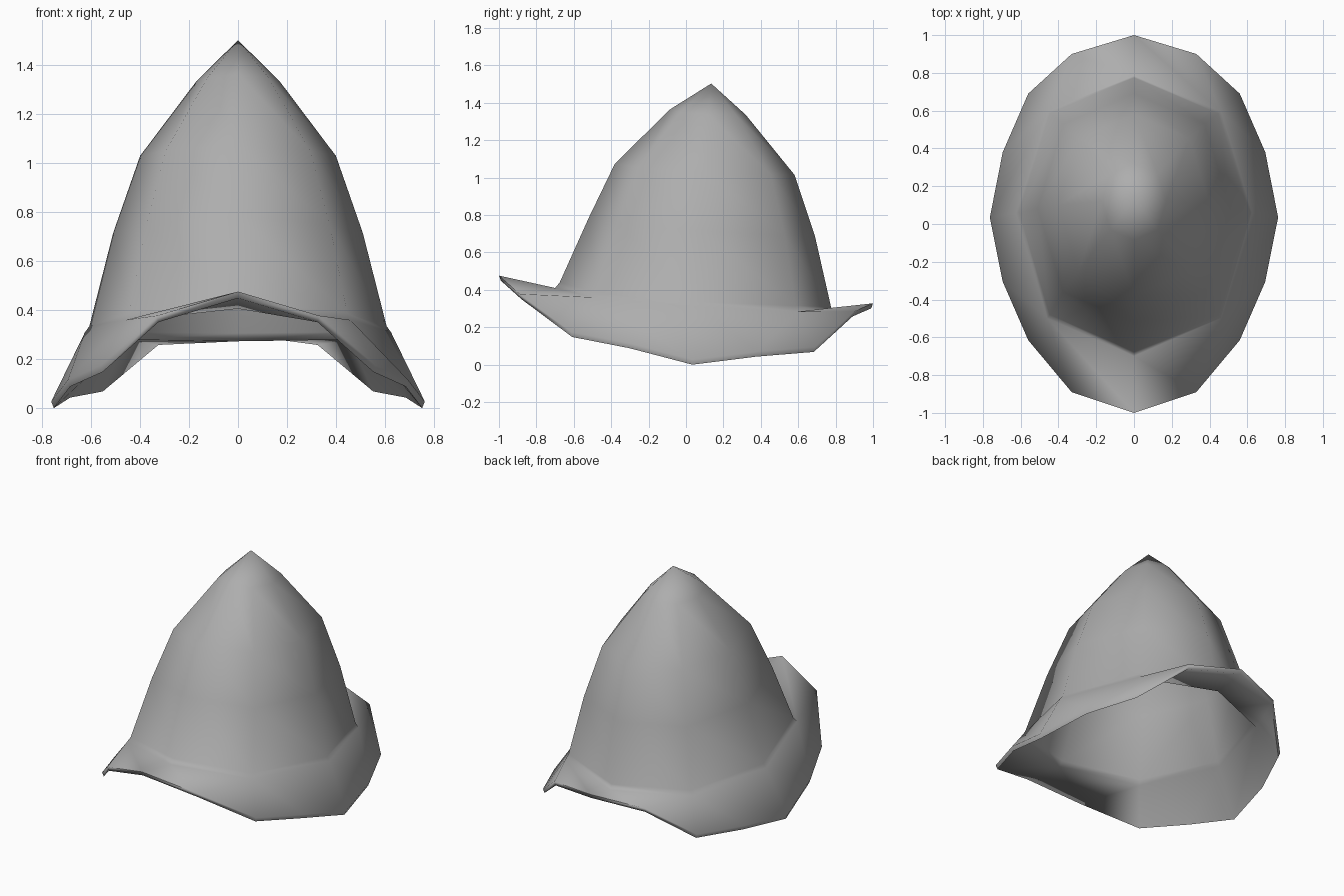
import bpy, bmesh

if "Cube" in bpy.data.objects:
    bpy.data.objects.remove(bpy.data.objects["Cube"])

metal = bpy.data.materials.new("grey metal")
metal.diffuse_color = (0.42, 0.42, 0.42, 1)
metal.use_nodes = True
metal.node_tree.nodes["Principled BSDF"].inputs["Base Color"].default_value = metal.diffuse_color

# Crown rings: front y, front z, half width, side y, side z, back y, back z
rings = [
    (-0.70, 0.41, 0.625, 0.06, 0.31, 0.79, 0.277),
    (-0.675, 0.44, 0.607, 0.06, 0.335, 0.775, 0.31),
    (-0.52, 0.785, 0.51, 0.08, 0.715, 0.69, 0.685),
    (-0.38, 1.075, 0.40, 0.10, 1.03, 0.58, 1.015),
    (-0.085, 1.365, 0.17, 0.12, 1.335, 0.32, 1.335),
]
# Right half of the brim edge, back to front
edge = [(0, 1.0, 0.328), (0.33, 0.9, 0.285), (0.56, 0.69, 0.095),
        (0.695, 0.38, 0.07), (0.763, 0.035, 0.027), (0.695, -0.305, 0.115),
        (0.56, -0.615, 0.175), (0.33, -0.89, 0.378), (0, -1.0, 0.476)]


def half_ring(fy, fz, w, sy, sz, by, bz):
    d = 0.735
    return [(0, by, bz),
            (w * d, sy + (by - sy) * d, sz * 0.2 + bz * 0.8),
            (w, sy, sz),
            (w * d, sy + (fy - sy) * d, (sz + fz) / 2),
            (0, fy, fz)]


def closed(bm, half):
    left = [(-x, y, z) for x, y, z in half[-2:0:-1]]
    return [bm.verts.new(p) for p in half + left]


def brim(bm, outer, inner):
    """Sixteen outer points joined to the eight points of the crown base."""
    link = [0, 1, 1, 1, 2, 3, 3, 3, 4]
    link += [(8 - k) % 8 for k in link[-2:0:-1]]
    for i in range(16):
        j = (i + 1) % 16
        a, b = inner[link[i]], inner[link[j]]
        if a == b:
            bm.faces.new((outer[i], outer[j], a))
        else:
            bm.faces.new((outer[i], outer[j], b, a))


def walls(bm, loops, tip):
    for a, b in zip(loops, loops[1:]):
        for i in range(8):
            j = (i + 1) % 8
            bm.faces.new((a[i], a[j], b[j], b[i]))
    for i in range(8):
        bm.faces.new((loops[-1][i], loops[-1][(i + 1) % 8], tip))


bm = bmesh.new()

# Outside: crown walls, tip and swept brim
loops = [closed(bm, half_ring(*r)) for r in rings]
walls(bm, loops, bm.verts.new((0, 0.135, 1.503)))
outer = closed(bm, edge)
brim(bm, outer, loops[0])

# Inside: thin lining that tapers into the outside at the crown base
s, gap = 0.99, 0.004
lining = [closed(bm, [(x * s, y * s, z - gap) for x, y, z in half_ring(*r)])
          for r in rings]
walls(bm, lining, bm.verts.new((0, 0.135, 1.495)))
lip = closed(bm, [(x * 0.986, y * 0.99, z - 0.027) for x, y, z in edge])
brim(bm, lip, lining[0])

# Rim edge between the two brim surfaces
for i in range(16):
    j = (i + 1) % 16
    bm.faces.new((outer[i], lip[i], lip[j], outer[j]))
bmesh.ops.recalc_face_normals(bm, faces=bm.faces)

mesh = bpy.data.meshes.new("helmet_shell")
bm.to_mesh(mesh)
bm.free()
helmet = bpy.data.objects.new("helmet_shell", mesh)
bpy.context.collection.objects.link(helmet)
mesh.materials.append(metal)
bpy.context.view_layer.objects.active = helmet
helmet.select_set(True)
bpy.ops.object.shade_smooth_by_angle(angle=1.4)
